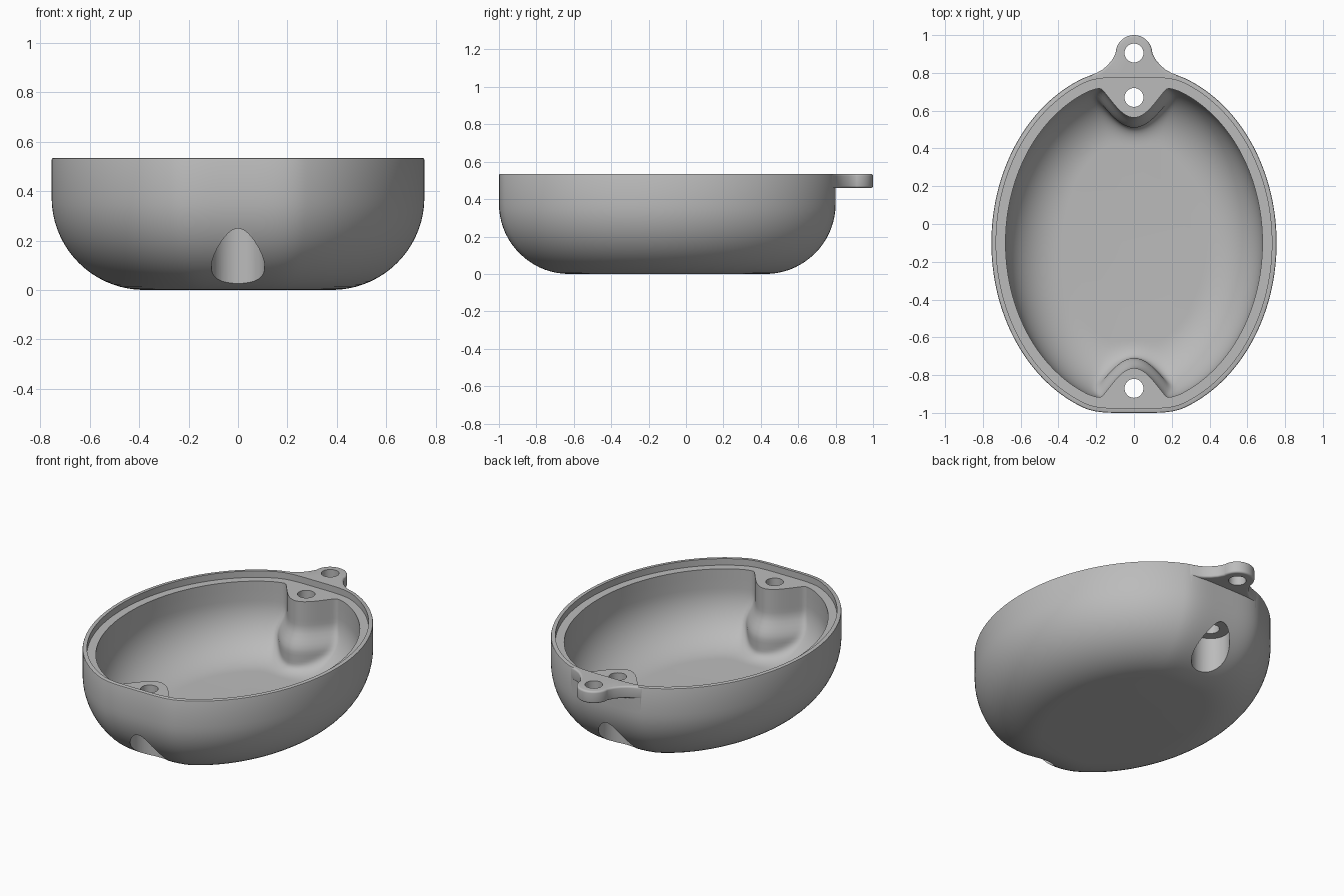
import bpy, bmesh, math
from mathutils import Vector

if "Cube" in bpy.data.objects:
    bpy.data.objects.remove(bpy.data.objects["Cube"], do_unlink=True)

SEGMENTS = 360
A, B, FLAT = 0.755, 0.933, 0.9      # oval half axes and clipped half length
MID_Y = -0.1                        # centre of the oval
HEIGHT, LEDGE = 0.535, 0.495
WALL, OUTER_R = 0.075, 0.375
SCREW_Y = 0.77                      # screw distance from the oval centre

grey = bpy.data.materials.new("plain_grey")
grey.use_nodes = True
grey.diffuse_color = (0.5, 0.5, 0.5, 1)
grey.node_tree.nodes["Principled BSDF"].inputs["Base Color"].default_value = (0.5, 0.5, 0.5, 1)


def soft_min(a, b, k):
    h = max(k - abs(a - b), 0) / k
    return min(a, b) - h * h * k / 4


def boss_edge(x, z):
    """Inner edge of a screw boss, growing wider towards the floor."""
    t = min(max((0.34 - z) / 0.14, 0), 1)
    t = t * t * (3 - 2 * t)
    u = abs(x) / (0.2 + 0.07 * t)
    if u >= 1:
        return 9
    return 0.84 - (0.177 + 0.053 * t) * math.cos(u * math.pi / 2) ** 1.3


def outline(d, z, bosses=False):
    """Clipped oval, offset inwards by d, optionally notched for the bosses."""
    ring = []
    for i in range(SEGMENTS):
        t = 2 * math.pi * i / SEGMENTS
        n = Vector((math.cos(t) / A, math.sin(t) / B)).normalized()
        x = A * math.cos(t) - d * n.x
        y = B * math.sin(t) - d * n.y
        side = 1 if y >= 0 else -1
        y = soft_min(abs(y), FLAT - d, 0.03)
        if bosses:
            y = soft_min(y, boss_edge(x, z), 0.015 + max(0, d - WALL) * 0.5)
        ring.append((x, side * y + MID_Y, z))
    return ring


def loft(name, rings):
    """Closed solid through a stack of rings, lowest first."""
    bm = bmesh.new()
    rows = [[bm.verts.new(p) for p in ring] for ring in rings]
    for low, high in zip(rows, rows[1:]):
        n = len(low)
        for i in range(n):
            j = (i + 1) % n
            bm.faces.new((low[i], low[j], high[j], high[i]))
    bm.faces.new(rows[0][::-1])
    bm.faces.new(rows[-1])
    bmesh.ops.recalc_face_normals(bm, faces=bm.faces)
    mesh = bpy.data.meshes.new(name)
    bm.to_mesh(mesh)
    bm.free()
    mesh.materials.append(grey)
    obj = bpy.data.objects.new(name, mesh)
    bpy.context.collection.objects.link(obj)
    return obj


def cylinder(name, y, r, z0, z1):
    def ring(z):
        return [(r * math.cos(2 * math.pi * i / 64), y + r * math.sin(2 * math.pi * i / 64), z)
                for i in range(64)]
    return loft(name, [ring(z0), ring(z1)])


def apply(obj, mod):
    bpy.context.view_layer.objects.active = obj
    bpy.ops.object.modifier_apply(modifier=mod.name)


def combine(obj, other, operation):
    mod = obj.modifiers.new("combine", 'BOOLEAN')
    mod.operation, mod.solver, mod.object = operation, 'EXACT', other
    apply(obj, mod)
    bpy.data.objects.remove(other, do_unlink=True)


def fillet(radius, d0, steps=18):
    """Offset and height pairs of the quarter round from floor to wall."""
    for i in range(steps + 1):
        a = math.pi / 2 * (1 - i / steps)
        yield d0 + radius * (1 - math.cos(a)), OUTER_R - radius * math.sin(a)


# Outer shell with a rounded underside and a softened rim
levels = list(fillet(OUTER_R, 0)) + [(0, HEIGHT - 0.008), (0.002, HEIGHT - 0.002), (0.008, HEIGHT)]
shell = loft("half_shell", [outline(d, z) for d, z in levels])

# Hanging tab: half profile in x and y, mirrored, round at the tip
flare = [(0.25, 0.76), (0.245, 0.782), (0.2, 0.799), (0.17, 0.815),
         (0.14, 0.84), (0.115, 0.87)]
tip = [(0.097 * math.cos(a), 0.903 + 0.097 * math.sin(a))
       for a in (math.pi * i / 32 for i in range(33))]
profile = flare + tip + [(-x, y) for x, y in reversed(flare)]
tab = loft("tab", [[(x, y, z) for x, y in profile] for z in (0.46, HEIGHT)])
bevel = tab.modifiers.new("round", 'BEVEL')
bevel.width, bevel.segments, bevel.angle_limit = 0.014, 4, math.radians(50)
apply(tab, bevel)
combine(shell, tab, 'UNION')

# Cavity that leaves the two screw bosses standing, then the rim recess
levels = list(fillet(OUTER_R - WALL, WALL)) + [(WALL, 0.44), (WALL, LEDGE + 0.02)]
combine(shell, loft("cavity", [outline(d, z, True) for d, z in levels]), 'DIFFERENCE')
recess = loft("recess", [outline(0.025, z) for z in (LEDGE, HEIGHT + 0.1)])
combine(shell, recess, 'DIFFERENCE')

# Screw bores from below, screw holes and the hole in the tab
for side in (-1, 1):
    y = MID_Y + side * SCREW_Y
    combine(shell, cylinder("bore", y, 0.108, -0.1, 0.25), 'DIFFERENCE')
    combine(shell, cylinder("screw_hole", y, 0.05, 0.2, 0.65), 'DIFFERENCE')
combine(shell, cylinder("tab_hole", 0.905, 0.05, 0.4, 0.65), 'DIFFERENCE')

# Smooth surfaces with crisp edges
bpy.ops.object.select_all(action='DESELECT')
shell.select_set(True)
bpy.context.view_layer.objects.active = shell
bpy.ops.object.shade_smooth_by_angle(angle=math.radians(30))
